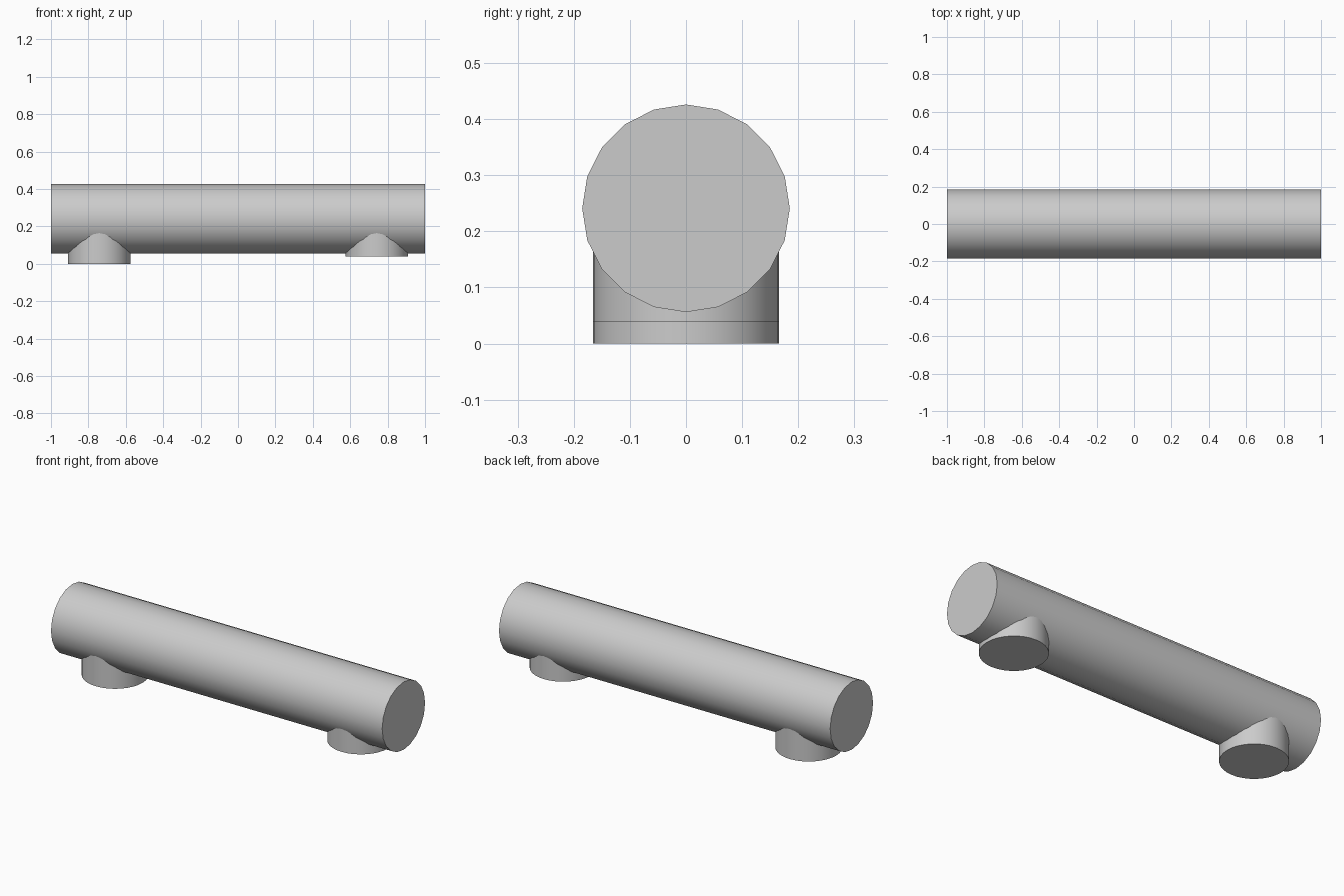
import bpy
import math

cube = bpy.data.objects.get("Cube")
if cube:
    bpy.data.objects.remove(cube, do_unlink=True)

grey = bpy.data.materials.new("plain grey")
grey.use_nodes = True
colour = (0.6, 0.6, 0.6, 1)
grey.diffuse_color = colour
grey.node_tree.nodes["Principled BSDF"].inputs["Base Color"].default_value = colour


def cylinder(name, sides, radius, length, location, rotation=(0, 0, 0)):
    bpy.ops.mesh.primitive_cylinder_add(vertices=sides, radius=radius, depth=length,
                                        location=location, rotation=rotation)
    obj = bpy.context.object
    obj.name = name
    obj.data.materials.append(grey)
    bpy.ops.object.shade_smooth_by_angle(angle=math.radians(40))
    return obj


# Long horizontal pipe
PIPE_Z = 0.241
cylinder("main_pipe", 20, 0.185, 2, (0, 0, PIPE_Z), (0, math.pi / 2, 0))

# Short round stubs, sunk into the underside of the pipe
STUB_TOP = 0.2
for name, x, bottom in (("right_stub", -0.742, 0), ("left_stub", 0.742, 0.039)):
    cylinder(name, 32, 0.166, STUB_TOP - bottom, (x, 0, (STUB_TOP + bottom) / 2))
